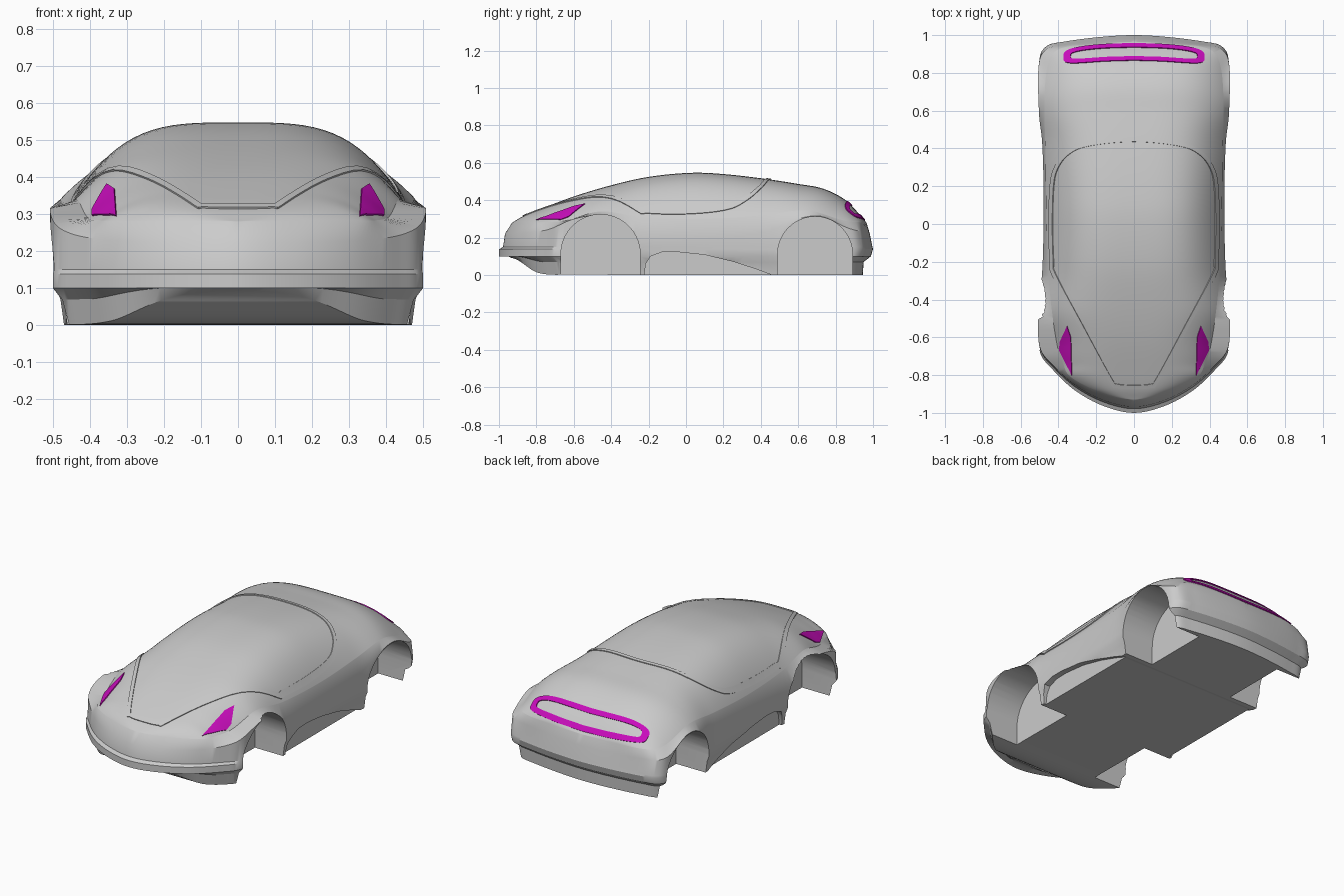
import bpy, bmesh, math
from mathutils import Vector

old = bpy.data.objects.get("Cube")
if old:
    bpy.data.objects.remove(old)


def material(name, rgb):
    m = bpy.data.materials.new(name)
    m.use_nodes = True
    m.diffuse_color = (*rgb, 1)
    m.node_tree.nodes["Principled BSDF"].inputs["Base Color"].default_value = (*rgb, 1)
    return m


GREY = material("body grey", (.6, .6, .6))
MAGENTA = material("lamp magenta", (.58, .004, .5))


def make_object(name, verts, faces, mat, closed=False):
    bm = bmesh.new()
    vs = [bm.verts.new(v) for v in verts]
    for f in faces:
        bm.faces.new([vs[i] for i in f])
    bmesh.ops.remove_doubles(bm, verts=bm.verts, dist=1e-5)
    if closed:
        bmesh.ops.recalc_face_normals(bm, faces=bm.faces)
    else:
        bm.normal_update()
        if sum(f.normal.z for f in bm.faces) < 0:
            bmesh.ops.reverse_faces(bm, faces=bm.faces)
    me = bpy.data.meshes.new(name)
    bm.to_mesh(me)
    bm.free()
    me.materials.append(mat)
    ob = bpy.data.objects.new(name, me)
    bpy.context.collection.objects.link(ob)
    return ob


def smooth(ob, angle=30):
    bpy.ops.object.select_all(action='DESELECT')
    ob.select_set(True)
    bpy.context.view_layer.objects.active = ob
    bpy.ops.object.shade_smooth_by_angle(angle=math.radians(angle))


def spline(pts, steps):
    """Smooth half outline from centre line to centre line."""
    p = [Vector(q) for q in pts]
    p = [Vector((-p[1].x, p[1].y))] + p + [Vector((-p[-2].x, p[-2].y))]
    out = []
    for a, b, c, d in zip(p, p[1:], p[2:], p[3:]):
        for k in range(steps):
            t = k / steps
            out.append(b + (c - a) * (t / 2) + (a * 2 - b * 5 + c * 4 - d) * (t * t / 2)
                       + (b * 3 - a - c * 3 + d) * (t ** 3 / 2))
    return out + [p[-2]]


def graph(pts):
    """Smooth height curve along the length."""
    def slope(i):
        a, b = pts[max(i - 1, 0)], pts[min(i + 1, len(pts) - 1)]
        return (b[1] - a[1]) / (b[0] - a[0])

    def f(y):
        y = min(max(y, pts[0][0]), pts[-1][0])
        i = next(k for k in range(len(pts) - 1) if y <= pts[k + 1][0])
        (y0, z0), (y1, z1) = pts[i], pts[i + 1]
        h = y1 - y0
        t = (y - y0) / h
        return (z0 * (1 + 2 * t) * (1 - t) ** 2 + z1 * t * t * (3 - 2 * t)
                + h * t * (1 - t) * (slope(i) * (1 - t) - slope(i + 1) * t))
    return f


# Plan outlines: widest line and shoulder line
STEPS = 8
wide = spline([(0, -.985), (.16, -.95), (.31, -.87), (.43, -.76), (.5, -.66), (.505, -.46),
               (.485, -.24), (.478, .1), (.485, .42), (.503, .6), (.505, .85), (.465, .94),
               (.36, .967), (.18, .99), (0, 1)], STEPS)
shoulder = spline([(0, -.93), (.19, -.885), (.335, -.81), (.375, -.74), (.405, -.65), (.435, -.46),
                   (.455, -.24), (.465, .1), (.47, .42), (.475, .6), (.465, .8), (.43, .9),
                   (.35, .94), (.17, .957), (0, .965)], STEPS)

# Height curves
roof_z = graph([(-.93, .28), (-.88, .31), (-.8, .345), (-.6, .42), (-.4, .48), (-.2, .525),
                (.03, .547), (.2, .54), (.42, .515), (.6, .487), (.73, .463), (.84, .41),
                (.9, .355), (.965, .28)])
shoulder_z = graph([(-.93, .28), (-.65, .29), (-.46, .34), (-.24, .31), (.1, .3), (.42, .32),
                    (.65, .345), (.85, .29), (.965, .28)])
flare_z = graph([(-1, .22), (-.75, .24), (-.6, .3), (-.46, .315), (-.24, .23), (.1, .2),
                 (.42, .23), (.6, .3), (.72, .315), (.87, .25), (1, .22)])
chin_z = graph([(-.95, .097), (-.9, .08), (-.79, .012), (-.6, .003), (.5, 0), (1, 0)])
lip_z = graph([(-1, .1), (-.9, .1), (-.75, .07), (1, .07)])


def half_width(y):
    for a, b in zip(shoulder, shoulder[1:]):
        if a.y <= y <= b.y:
            return max(a.x + (b.x - a.x) * (y - a.y) / max(b.y - a.y, 1e-9), .001)
    return .001


def crown(u):
    return 1 - abs(u) ** 3.6


def height(x, y):
    s = shoulder_z(y)
    return s + (roof_z(y) - s) * crown(min(abs(x) / half_width(y), 1.1))


def on_body(x, y, lift):
    d = .003
    n = Vector((height(x - d, y) - height(x + d, y), height(x, y - d) - height(x, y + d), 2 * d))
    return Vector((x, y, height(x, y))) + n.normalized() * lift


# Body shell: side rings (width scale, nose scale, tail scale, height) under a crowned top
rings = [(.95, .95, .945, chin_z), (.97, .97, .95, lip_z), (1, 1.015, .988, lambda y: .1),
         (1, 1.015, 1, lambda y: .138), (1, .993, .997, lambda y: .15), (1, .982, .982, flare_z)]
CROSS = 48
verts, faces = [], []
for w, s in zip(wide, shoulder):
    side = []
    for sx, nose, tail, zf in rings:
        y = w.y * (nose if w.y < 0 else tail)
        side.append(Vector((w.x * sx, y, zf(y))))
    top = []
    for k in range(CROSS + 1):
        u = math.cos(math.pi * k / CROSS)
        z = shoulder_z(s.y)
        top.append(Vector((s.x * u, s.y, z + (roof_z(s.y) - z) * crown(u))))
    verts += side + top + [Vector((-v.x, v.y, v.z)) for v in reversed(side)]
n = 2 * len(rings) + CROSS + 1
for i in range(len(wide) - 1):
    for k in range(n):
        m = (k + 1) % n
        faces.append((i * n + k, i * n + m, (i + 1) * n + m, (i + 1) * n + k))
body = make_object("body_shell", verts, faces, GREY, closed=True)


def cut(ob, profile, x_in, x_out):
    """Cut a side-view profile out of both flanks."""
    for side in (1, -1):
        c = len(profile)
        v = [(side * x, y, z) for x in (x_in, x_out) for y, z in profile]
        f = [tuple(range(c)), tuple(range(c, 2 * c))]
        f += [(k, (k + 1) % c, c + (k + 1) % c, c + k) for k in range(c)]
        tool = make_object("cutter", v, f, GREY, closed=True)
        tool.hide_render = True
        mod = ob.modifiers.new("cut", 'BOOLEAN')
        mod.operation, mod.solver, mod.object = 'DIFFERENCE', 'EXACT', tool
        bpy.context.view_layer.objects.active = ob
        bpy.ops.object.modifier_apply(modifier=mod.name)
        bpy.data.objects.remove(tool)


# Wheel wells and sill scoops
for yc, r in ((-.457, .212), (.69, .2)):
    arch = [(yc + r * math.cos(a), .112 + r * math.sin(a))
            for a in (math.pi * k / 20 for k in range(21))]
    cut(body, arch + [(yc - r, -.1), (yc + r, -.1)], .28, .7)
cut(body, [(-.23, -.05), (-.215, .06), (-.19, .1), (-.13, .122), (-.05, .124), (.1, .108),
           (.25, .072), (.38, .03), (.46, 0), (.5, -.05)], .445, .7)
smooth(body)


def strip(name, loops, lifts, mat):
    """Closed band laid over the body through several plan loops."""
    c = len(loops[0])
    v = [on_body(p.x, p.y, h) for loop, h in zip(loops, lifts) for p in loop]
    f = [(r * c + k, r * c + (k + 1) % c, (r + 1) * c + (k + 1) % c, (r + 1) * c + k)
         for r in range(len(loops) - 1) for k in range(c)]
    smooth(make_object(name, v, f, mat))


# Canopy seam
half = spline([(0, -.872), (.09, -.866), (.13, -.835), (.285, -.55), (.43, -.275), (.444, -.2),
               (.449, 0), (.443, .2), (.42, .3), (.36, .38), (.25, .43), (0, .455)], 6)
outer = half + [Vector((-p.x, p.y)) for p in half[-2:0:-1]]
inner = []
for k, p in enumerate(outer):
    t = (outer[(k + 1) % len(outer)] - outer[k - 1]).normalized()
    inner.append(p + Vector((-t.y, t.x)) * .02)
strip("canopy_seam", [outer, outer, inner, inner], [-.003, .005, .005, -.003], GREY)


# Tail lamp band
def slot(a, b, c=72):
    out = []
    for k in range(c):
        t = 2 * math.pi * k / c
        co, si = math.cos(t), math.sin(t)
        x = math.copysign(a * abs(co) ** .35, co)
        out.append(Vector((x, .91 + math.copysign(b * abs(si) ** .5, si) - .2 * x * x)))
    return out


big, small = slot(.372, .045), slot(.335, .024)
strip("tail_lamp", [big, big, small, small], [-.003, .005, .005, -.003], MAGENTA)

# Headlamps
corners = [Vector(p) for p in ((.328, -.8), (.393, -.67), (.392, -.625), (.353, -.54), (.333, -.6))]
centre = sum(corners, Vector((0, 0))) / len(corners)
rim = [a.lerp(b, k / 8) for a, b in zip(corners, corners[1:] + corners[:1]) for k in range(8)]
for name, sx in (("left_headlamp", 1), ("right_headlamp", -1)):
    loops = [[Vector((p.x * sx, p.y)) for p in (centre.lerp(q, s / 6) for q in rim)]
             for s in (6, 6, 5, 4, 3, 2, 1, 0)]
    strip(name, loops, [-.003] + [.005] * 7, MAGENTA)
